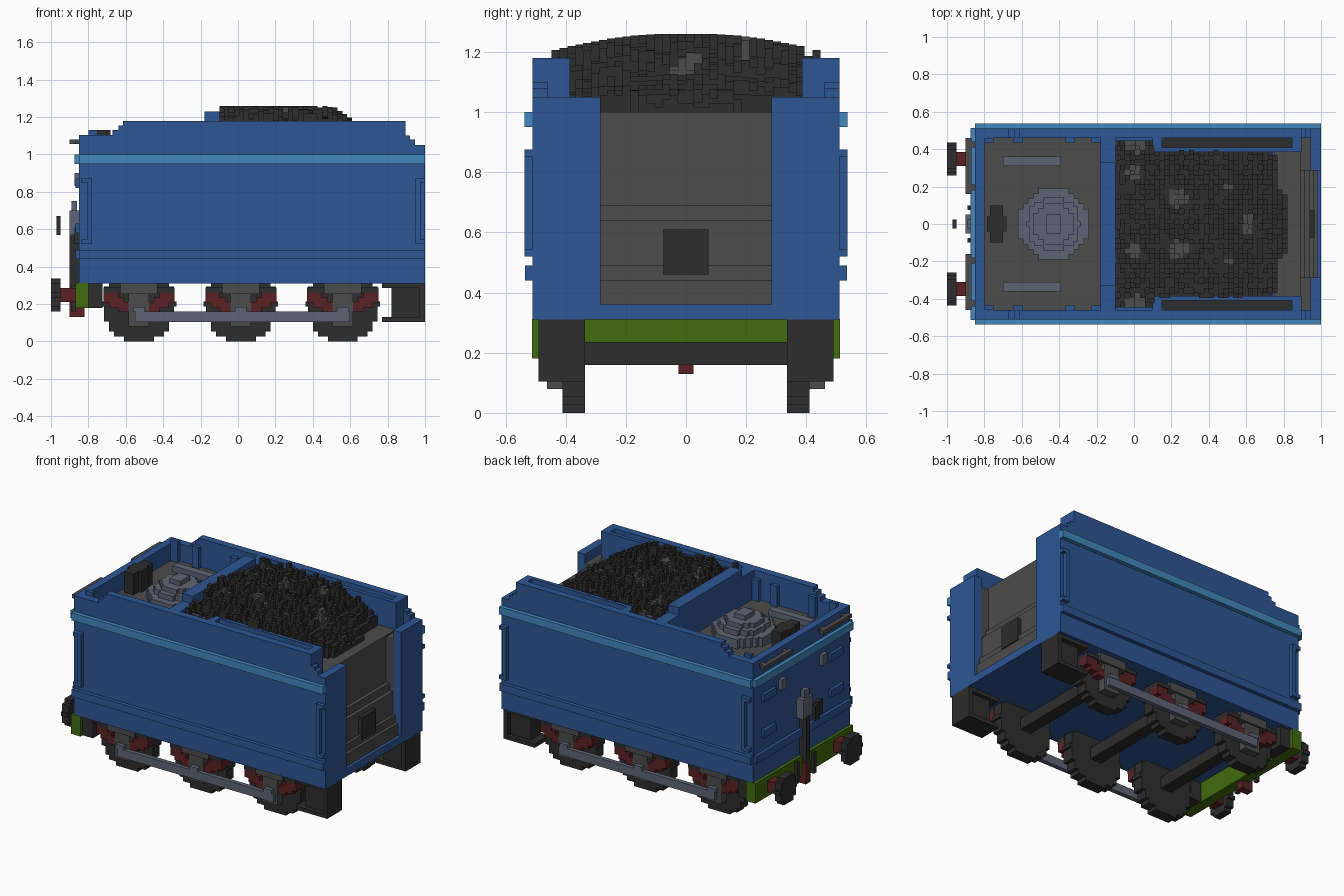
import bpy, bmesh, math, random
from mathutils import Vector

if "Cube" in bpy.data.objects:
    bpy.data.objects.remove(bpy.data.objects["Cube"])
random.seed(4)
V = 0.0263  # block size


def material(name, rgb):
    lin = [((c / 255 + 0.055) / 1.055) ** 2.4 for c in rgb] + [1]
    m = bpy.data.materials.new(name)
    m.use_nodes = True
    m.diffuse_color = lin
    m.node_tree.nodes["Principled BSDF"].inputs["Base Color"].default_value = lin
    return m


BLUE = material("body blue", (45, 86, 148))
SKY = material("stripe blue", (66, 135, 190))
GREY = material("dark grey", (76, 76, 76))
BLACK = material("coal black", (45, 45, 45))
SLATE = material("slate grey", (95, 100, 117))
RED = material("dark red", (90, 33, 35))
GREEN = material("beam green", (66, 108, 14))


def add_box(bm, b, mat=0):
    x0, x1, y0, y1, z0, z1 = b
    vs = [bm.verts.new((x, y, z)) for z in (z0, z1) for x, y in ((x0, y0), (x1, y0), (x1, y1), (x0, y1))]
    for f in ((3, 2, 1, 0), (4, 5, 6, 7), (0, 1, 5, 4), (1, 2, 6, 5), (2, 3, 7, 6), (3, 0, 4, 7)):
        bm.faces.new([vs[i] for i in f]).material_index = mat


def finish(name, bm, *mats):
    me = bpy.data.meshes.new(name)
    bm.to_mesh(me)
    bm.free()
    for m in mats:
        me.materials.append(m)
    ob = bpy.data.objects.new(name, me)
    bpy.context.collection.objects.link(ob)
    return ob


def boxes(name, mat, items, mirror=False):
    """Object from boxes (x0, x1, y0, y1, z0, z1), optionally repeated across y."""
    bm = bmesh.new()
    for b in items:
        add_box(bm, b)
        if mirror:
            add_box(bm, (b[0], b[1], -b[3], -b[2], b[4], b[5]))
    return finish(name, bm, mat)


def disc(axis, center, r, lo, hi):
    """Stepped round disc as rows of boxes, spanning lo..hi along the axis."""
    n = max(3, round(2 * r / V))
    h = 2 * r / n
    rows = []
    for i in range(n):
        a = -r + i * h
        mid = a + h / 2
        w = max(1, round(math.sqrt(r * r - mid * mid) / h)) * h
        w = min(w, r)
        p, q = center
        if axis == "y":
            rows.append((p - w, p + w, lo, hi, q + a, q + a + h))
        elif axis == "x":
            rows.append((lo, hi, p - w, p + w, q + a, q + a + h))
        else:
            rows.append((p - w, p + w, q + a, q + a + h, lo, hi))
    return rows


# Body: core, profiled side walls, end walls
boxes("body_core", BLUE, [(-0.84, 0.85, -0.48, 0.48, 0.31, 0.97), (0.8, 1.0, -0.5, 0.5, 0.31, 0.36)])
PROFILE = [(-.85, .31), (1, .31), (1, 1.05), (.945, 1.05), (.945, 1.08), (.92, 1.08), (.92, 1.10), (.895, 1.10),
           (.895, 1.18), (-.615, 1.18), (-.615, 1.155), (-.64, 1.155), (-.64, 1.13), (-.67, 1.13), (-.67, 1.105), (-.85, 1.105)]
for side, y in (("right", -0.51), ("left", 0.46)):
    bm = bmesh.new()
    face = bm.faces.new([bm.verts.new((x, y, z)) for x, z in PROFILE])
    ext = bmesh.ops.extrude_face_region(bm, geom=[face])
    bmesh.ops.translate(bm, vec=Vector((0, 0.05, 0)), verts=[v for v in ext["geom"] if isinstance(v, bmesh.types.BMVert)])
    bmesh.ops.recalc_face_normals(bm, faces=bm.faces)
    finish(side + "_side_wall", bm, BLUE)
boxes("rear_wall", BLUE, [(-0.85, -0.80, -0.46, 0.46, 0.31, 1.105)])
boxes("cab_end_panel", BLUE, [(0.945, 1.0, 0.285, 0.465, 0.31, 1.05)], True)
boxes("divider_wall", BLUE, [(-0.18, -0.10, -0.46, 0.46, 0.97, 1.18), (-0.18, -0.10, -0.33, 0.33, 1.18, 1.23)])
boxes("wall_post", BLUE, [(x, x + 0.05, 0.435, 0.46, 0.97, 1.13) for x in (-0.80, -0.645, -0.365, -0.23)], True)

# Tool bins along the coal space
boxes("side_bin", BLUE, [(0.10, 0.895, 0.385, 0.41, 0.95, 1.18), (0.10, 0.15, 0.41, 0.46, 0.95, 1.18),
                         (0.845, 0.895, 0.41, 0.46, 0.95, 1.18)], True)
boxes("bin_slot", BLACK, [(0.15, 0.845, 0.41, 0.46, 0.95, 1.13)], True)

# Trim: stripe, lower ridge, corner frames
boxes("stripe", SKY, [(-0.85, 1.0, 0.50, 0.537, 0.95, 1.0), (-0.875, -0.845, 0, 0.512, 0.95, 1.0)], True)
boxes("lower_ridge", BLUE, [(-0.85, 1.0, 0.50, 0.535, 0.44, 0.49), (-0.87, -0.845, 0, 0.50, 0.44, 0.49)], True)
frames = []
for x0, x1, bar in ((-0.84, -0.78, -0.805), (0.95, 1.0, 0.95)):
    frames += [(bar, bar + 0.025, 0.50, 0.537, 0.52, 0.87),
               (x0, x1, 0.50, 0.537, 0.85, 0.875), (x0, x1, 0.50, 0.537, 0.52, 0.545)]
boxes("corner_frame", BLUE, frames, True)

# Water tank deck with dome, rails and filler
boxes("tank_deck", GREY, [(-0.80, -0.18, -0.46, 0.46, 0.95, 0.99)])
boxes("dome", SLATE, disc("z", (-0.43, 0), 0.19, 0.98, 1.05) + disc("z", (-0.43, 0), 0.145, 1.05, 1.085)
      + disc("z", (-0.43, 0), 0.11, 1.085, 1.115) + [(-0.47, -0.39, -0.05, 0.05, 1.11, 1.145)])
boxes("deck_rail", SLATE, [(-0.70, -0.39, 0.31, 0.36, 0.98, 1.03)], True)
boxes("filler", BLACK, disc("z", (-0.735, 0), 0.065, 0.98, 1.13) + [(-0.77, -0.70, -0.10, 0.10, 0.98, 1.13)])

# Coal space: sloped shovel plate, door and heap
plate = [(0.89, 0.69, 1.0, 0.385), (0.915, 0.64, 0.69, 0.285), (0.94, 0.49, 0.64, 0.285),
         (0.96, 0.44, 0.49, 0.285), (0.98, 0.36, 0.44, 0.285)]
boxes("shovel_plate", GREY, [(0.75, x, -w, w, a, b) for x, a, b, w in plate])
boxes("plate_filler", GREY, [(0.88, 0.945, 0.285, 0.46, 0.36, 0.99)], True)
boxes("coal_door", BLACK, [(0.90, 0.965, -0.075, 0.075, 0.46, 0.61)])

SPOTS = [(0.24, 0.14, 0.05), (0.24, -0.14, 0.05), (0.6, 0.03, 0.03), (0.6, -0.03, 0.03), (0.01, 0.43, 0.05),
         (0.01, -0.43, 0.05), (0.0, 0.28, 0.04), (0.0, -0.14, 0.04), (0.5, 0.2, 0.02), (0.5, -0.2, 0.02)]
bm = bmesh.new()
for i in range(35):
    for j in range(-17, 17):
        x, y = -0.10 + i * V, j * V
        cx, cy = x + V / 2, y + V / 2
        limit = 0.455 if cx < 0.10 else 0.385
        if abs(cy) > limit or cx > 0.83 - 0.25 * cy * cy - (0.04 if abs(cy) > 0.15 else 0):
            continue
        fall = min(1, max(0.05, (0.86 - cx) / 0.36))
        h = 1.0 + 0.21 * fall * (1 - 0.25 * (cy / 0.42) ** 2) + random.choice((-1, 0, 0, 1, 2)) * V * (0.4 + 0.6 * fall)
        grey = any(math.hypot(cx - a, cy - b) < r for a, b, r in SPOTS)
        add_box(bm, (x, x + V, y, y + V, 0.96, min(max(h, 1.005), 1.26)), 1 if grey else 0)
finish("coal_heap", bm, BLACK, GREY)

# Running gear: wheels, axles, springs, side rods
for n, x in enumerate((-0.53, 0.015, 0.56), 1):
    boxes(f"wheels_{n}", BLACK, disc("y", (x, 0.20), 0.20, 0.335, 0.41), True)
    boxes(f"axle_{n}", BLACK, [(x - 0.04, x + 0.04, -0.34, 0.34, 0.16, 0.235)])
    boxes(f"axle_box_{n}", GREY, [(x - 0.055, x + 0.055, 0.40, 0.462, 0.08, 0.26),
                                  (x - 0.10, x + 0.10, 0.40, 0.475, 0.255, 0.312)], True)
    boxes(f"leaf_spring_{n}", BLACK, [(x - 0.19, x + 0.19, 0.40, 0.465, 0.26, 0.288)], True)
    red = []
    for s in (-1, 1):
        for a, b, z0, z1 in ((0.11, 0.19, 0.205, 0.26), (0.08, 0.16, 0.18, 0.235), (0.05, 0.11, 0.16, 0.21)):
            red.append((x + min(s * a, s * b), x + max(s * a, s * b), 0.40, 0.46, z0, z1))
    boxes(f"spring_hanger_{n}", RED, red, True)
    boxes(f"rod_pin_{n}", SLATE, [(x - 0.03, x + 0.03, 0.45, 0.488, 0.16, 0.185)], True)
boxes("side_rod", SLATE, [(-0.55, 0.60, 0.455, 0.485, 0.105, 0.16)], True)

# Cab steps and rear brackets
boxes("cab_step", BLACK, [(0.82, 0.97, 0.36, 0.46, 0.12, 0.31), (0.77, 1.0, 0.335, 0.49, 0.105, 0.13),
                          (0.77, 1.0, 0.335, 0.49, 0.285, 0.312), (0.97, 1.0, 0.335, 0.49, 0.12, 0.30)], True)
boxes("rear_bracket", BLACK, [(-0.80, -0.725, 0.335, 0.49, 0.18, 0.312)], True)

# Rear beam, buffers, coupling
boxes("rear_beam", GREEN, [(-0.87, -0.80, -0.512, 0.512, 0.18, 0.312)])
boxes("buffer_head", BLACK, disc("x", (0.347, 0.248), 0.088, -1.0, -0.95), True)
boxes("buffer_shaft", RED, [(-0.95, -0.865, 0.31, 0.385, 0.21, 0.285)], True)
boxes("coupling", RED, [(-0.90, -0.82, -0.025, 0.025, 0.13, 0.27)])
boxes("rear_hose", BLACK, [(-0.90, -0.845, -0.02, 0.02, 0.25, 0.58), (-0.89, -0.865, -0.10, -0.075, 0.16, 0.30),
                           (-0.89, -0.865, 0.075, 0.10, 0.16, 0.30)])

# Rear wall fittings
boxes("rear_lamp", SLATE, [(-0.90, -0.845, -0.05, 0.05, 0.57, 0.70), (-0.89, -0.86, -0.025, 0.025, 0.70, 0.75)])
boxes("lamp_knob", BLACK, [(-0.97, -0.95, -0.025, 0.025, 0.57, 0.67)])
boxes("lamp_iron", SLATE, [(-0.875, -0.845, 0.19, 0.24, 0.83, 0.90)], True)
boxes("rear_socket", BLACK, [(-0.875, -0.845, -0.19, -0.12, 0.52, 0.61)])
boxes("rear_plate", BLUE, [(-0.87, -0.845, 0.29, 0.42, z, z + 0.05) for z in (0.58, 0.82)], True)
boxes("rear_handrail", GREY, [(-0.90, -0.87, 0.16, 0.46, 1.055, 1.08), (-0.88, -0.845, 0.18, 0.21, 1.055, 1.08),
                              (-0.88, -0.845, 0.41, 0.44, 1.055, 1.08)], True)
